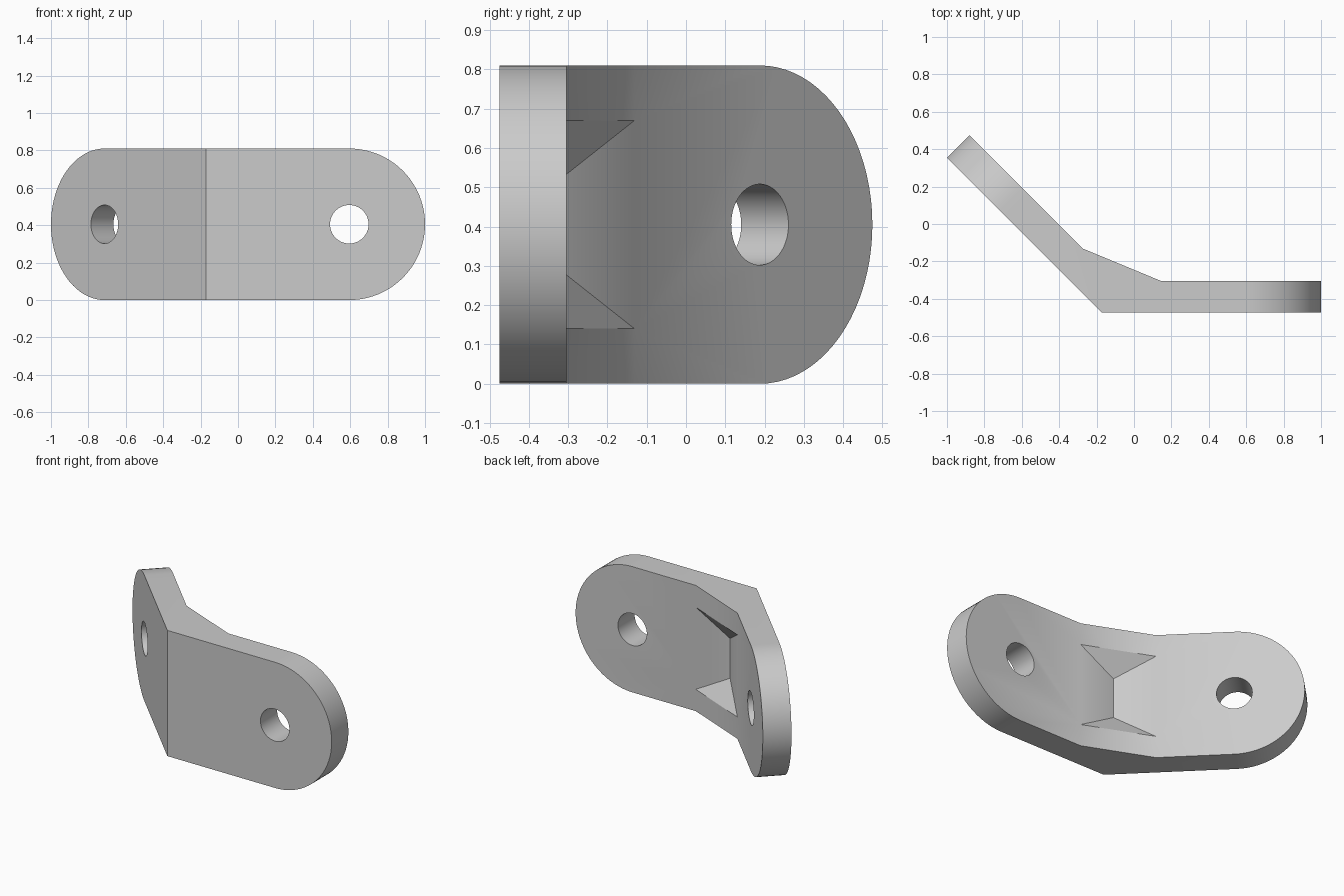
import bpy
import bmesh
from math import sin, cos, tan, pi, radians
from mathutils import Vector

if "Cube" in bpy.data.objects:
    bpy.data.objects.remove(bpy.data.objects["Cube"], do_unlink=True)

HEIGHT, THICK, LENGTH = 0.81, 0.17, 1.1716
RADIUS, HOLE = HEIGHT / 2, 0.103
BEND = radians(22.5)                   # half of the bend angle
MITRE = THICK * tan(BEND)              # inner corner of the bend
GUSSET = MITRE + 0.245                 # where the gusset meets the plate
RIM, DEEP = 0.14, 0.277                # gusset height at its rim and in the corner
ARC_STEPS = 40


def on_arm(u, t, z):
    """Point at distance u along the arm, t through its thickness."""
    return Vector((u * cos(BEND) - t * sin(BEND), u * sin(BEND) + t * cos(BEND), z))


# Half bracket, open on the mirror plane
bm = bmesh.new()


def add(p):
    return bm.verts.new(p)


angles = [pi / 2 - pi * i / ARC_STEPS for i in range(ARC_STEPS + 1)]
arc = [(LENGTH - RADIUS + RADIUS * cos(a), RADIUS + RADIUS * sin(a)) for a in angles]
outer = [add(on_arm(u, 0, z)) for u, z in arc]
inner = [add(on_arm(u, THICK, z)) for u, z in arc]
for i in range(ARC_STEPS):
    bm.faces.new((outer[i], inner[i], inner[i + 1], outer[i + 1]))

# Gussets at the top and the bottom edge
rim_y = on_arm(GUSSET, THICK, 0).y
corners = []
for edge, sign, end in ((HEIGHT, -1, 0), (0, 1, -1)):
    fold = add((0, 0, edge))
    rim_out = add(on_arm(GUSSET, THICK, edge))
    rim_in = add(on_arm(GUSSET, THICK, edge + sign * RIM))
    mid_out = add((0, rim_y, edge))
    mid_in = add((0, rim_y, edge + sign * RIM))
    deep = add(on_arm(MITRE, THICK, edge + sign * DEEP))
    bm.faces.new((rim_out, rim_in, mid_in, mid_out))
    bm.faces.new((rim_in, deep, mid_in))
    bm.faces.new((fold, outer[end], inner[end], rim_out, mid_out))
    corners.append((fold, rim_out, rim_in, deep))

# Outer and inner faces of the plate
top, bottom = corners
bm.faces.new([top[0]] + outer + [bottom[0]])
bm.faces.new([top[3], top[2], top[1]] + inner + [bottom[1], bottom[2], bottom[3]])
bmesh.ops.recalc_face_normals(bm, faces=bm.faces)
mesh = bpy.data.meshes.new("bent_bracket")
bm.to_mesh(mesh)
bm.free()
bracket = bpy.data.objects.new("bent_bracket", mesh)
bpy.context.collection.objects.link(bracket)

grey = bpy.data.materials.new("light_grey")
grey.use_nodes = True
grey.diffuse_color = (0.6, 0.6, 0.6, 1)
grey.node_tree.nodes["Principled BSDF"].inputs["Base Color"].default_value = (0.6, 0.6, 0.6, 1)
mesh.materials.append(grey)

# Second arm
mirror = bracket.modifiers.new("second_arm", "MIRROR")
mirror.use_clip = True
mirror.merge_threshold = 0.0005

# Bolt holes through both arms
cutters = []
for side in (1, -1):
    centre = on_arm(LENGTH - RADIUS, THICK / 2, RADIUS)
    centre.x *= side
    bpy.ops.mesh.primitive_cylinder_add(vertices=64, radius=HOLE, depth=THICK * 3,
                                        location=centre, rotation=(pi / 2, 0, side * BEND))
    cutter = bpy.context.object
    cutter.name = "hole_cutter"
    cutter.hide_render = True
    cutter.data.materials.append(grey)
    drill = bracket.modifiers.new("bolt_hole", "BOOLEAN")
    drill.operation, drill.solver, drill.object = "DIFFERENCE", "EXACT", cutter
    cutters.append(cutter)

bpy.ops.object.select_all(action="DESELECT")
bracket.select_set(True)
bpy.context.view_layer.objects.active = bracket
for name in [m.name for m in bracket.modifiers]:
    bpy.ops.object.modifier_apply(modifier=name)
for cutter in cutters:
    bpy.data.objects.remove(cutter, do_unlink=True)

# Turn one arm parallel to the front and centre the part
depth = (LENGTH + THICK) * sin(2 * BEND)
bracket.rotation_euler.z = -BEND
bracket.location = (1 - LENGTH, -depth / 2, 0)
bpy.ops.object.shade_smooth_by_angle(angle=radians(30))
